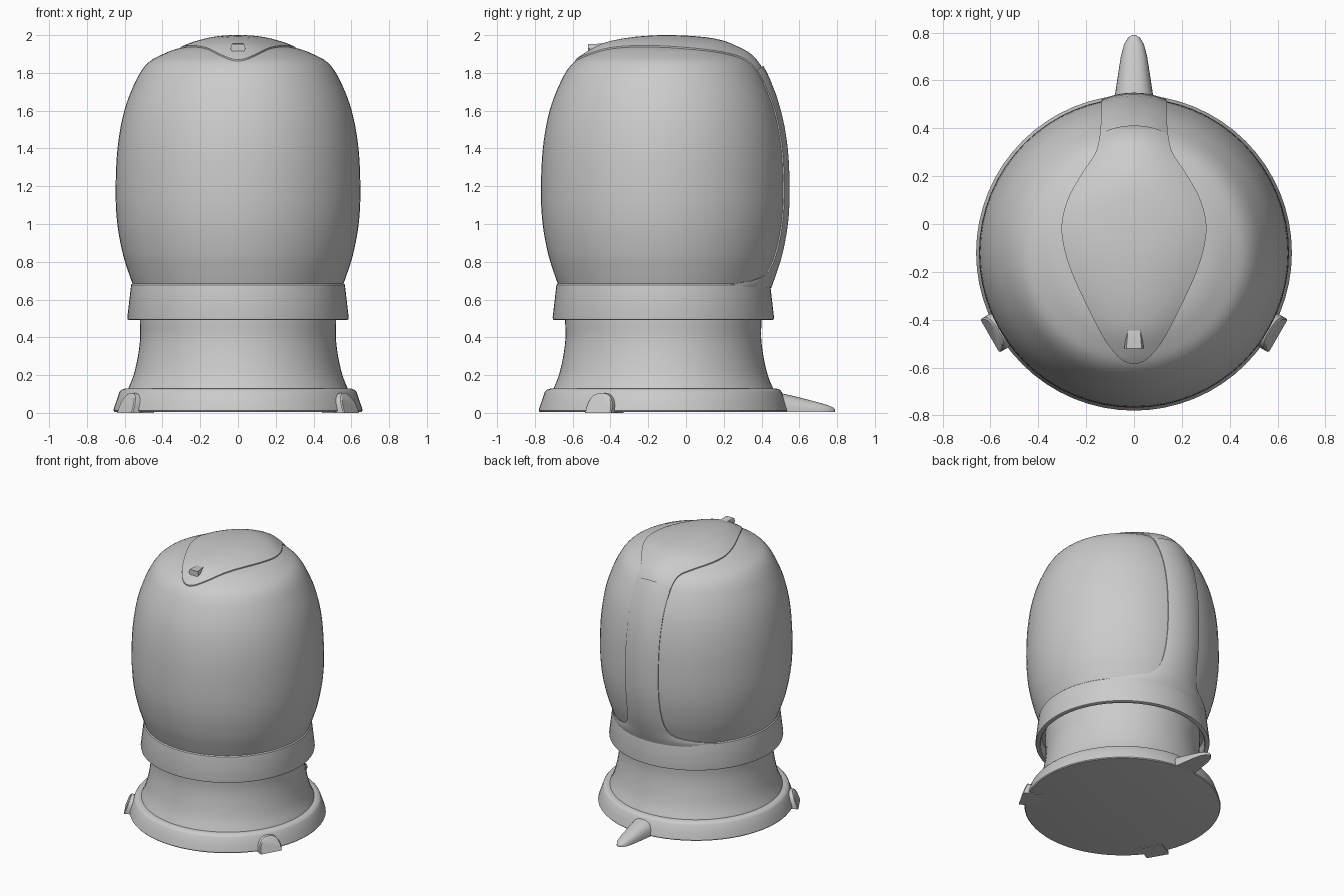
import bpy, bmesh, math

if "Cube" in bpy.data.objects:
    bpy.data.objects.remove(bpy.data.objects["Cube"])

CY = -0.12   # y of the vertical axis of the vessel


def finish(name, bm, angle=35):
    bmesh.ops.remove_doubles(bm, verts=bm.verts, dist=1e-5)
    bmesh.ops.recalc_face_normals(bm, faces=bm.faces)
    me = bpy.data.meshes.new(name)
    bm.to_mesh(me)
    bm.free()
    ob = bpy.data.objects.new(name, me)
    bpy.context.collection.objects.link(ob)
    bpy.ops.object.select_all(action='DESELECT')
    ob.select_set(True)
    bpy.context.view_layer.objects.active = ob
    bpy.ops.object.shade_smooth_by_angle(angle=math.radians(angle))
    return ob


def loft(name, rows, closed=False, caps=False, angle=35):
    """Skin a list of equally long point rows."""
    bm = bmesh.new()
    vs = [[bm.verts.new(p) for p in row] for row in rows]
    n = len(rows[0])
    for a, b in zip(vs, vs[1:]):
        for i in range(n if closed else n - 1):
            j = (i + 1) % n
            bm.faces.new((a[i], a[j], b[j], b[i]))
    if caps:
        bm.faces.new(vs[0])
        bm.faces.new(vs[-1])
    return finish(name, bm, angle)


def smooth(pts, n=5):
    """Catmull-Rom curve through 2D points."""
    p = [pts[0]] + pts + [pts[-1]]
    out = []
    for a, b, c, d in zip(p, p[1:], p[2:], p[3:]):
        for k in range(n):
            t = k / n
            out.append(tuple(0.5 * (2 * b[i] + (c[i] - a[i]) * t
                       + (2 * a[i] - 5 * b[i] + 4 * c[i] - d[i]) * t * t
                       + (3 * b[i] - a[i] - 3 * c[i] + d[i]) * t ** 3) for i in (0, 1)))
    return out + [pts[-1]]


def interp(pts, x):
    """Piecewise linear lookup, x ascending."""
    if x <= pts[0][0]:
        return pts[0][1]
    for (x0, y0), (x1, y1) in zip(pts, pts[1:]):
        if x <= x1:
            return y0 + (y1 - y0) * (x - x0) / max(x1 - x0, 1e-9)
    return pts[-1][1]


def lathe(name, prof, seg=64):
    rows = [[(r * math.cos(2 * math.pi * i / seg), CY + r * math.sin(2 * math.pi * i / seg), z)
             for i in range(seg)] for r, z in prof]
    return loft(name, rows, closed=True, caps=True)


# Barrel-shaped body with a shallow domed top
side = smooth([(0.55, 0.66), (0.582, 0.75), (0.612, 0.85), (0.639, 1.0), (0.648, 1.17), (0.638, 1.4),
               (0.602, 1.6), (0.54, 1.76), (0.48, 1.85), (0.40, 1.898), (0.30, 1.933),
               (0.15, 1.948), (0.01, 1.95)])
lathe("body", side)
r_at_z = [(z, r) for r, z in side]
z_at_r = sorted((r, z) for r, z in side if z > 1.17)

# Collar with a hollow underside lip
lathe("collar", [(0.54, 0.685), (0.558, 0.685), (0.566, 0.678), (0.586, 0.505), (0.584, 0.495),
                 (0.578, 0.492), (0.556, 0.492), (0.55, 0.50), (0.545, 0.56), (0.45, 0.56)])

# Waisted stand
neck = smooth([(0.52, 0.58), (0.52, 0.49), (0.518, 0.40), (0.53, 0.30), (0.553, 0.20), (0.585, 0.12)])
lathe("neck", neck)
lathe("base", [(0.57, 0.128), (0.60, 0.128), (0.618, 0.122), (0.628, 0.11), (0.645, 0.06),
               (0.657, 0.025), (0.66, 0.012), (0.655, 0.006), (0.645, 0.004)])

# Back strap following the body and flaring into the collar
half = smooth([(0.66, 0.62), (0.68, 0.50), (0.70, 0.34), (0.73, 0.215), (0.78, 0.165), (0.88, 0.142),
               (1.1, 0.135), (1.5, 0.135), (1.84, 0.14)])
levels = [0.66, 0.68, 0.69, 0.70, 0.715, 0.73, 0.75, 0.78, 0.82, 0.88] + [0.95 + 0.08 * i for i in range(11)]
levels += [1.79, 1.815]
us = [-1 + i / 8 for i in range(17)]
cross = [(-1, -0.03)] + [(u, 0) for u in us] + [(1, -0.03)]
rows = []
for z in levels:
    r, w = interp(r_at_z, z), interp(half, z)
    a = min(w / r, 1.1)
    row = []
    for u, sink in cross:
        rr = r + 0.007 + 0.014 * (1 - u * u) + sink
        # lean outwards along the shoulder normal near the top
        up = 0.02 * max(0, (z - 1.6) / 0.2) * (1 - u * u)
        row.append((rr * math.sin(a * u), CY + rr * math.cos(a * u), z + up))
    rows.append(row)
loft("back_strap", rows)

# Teardrop lid lying on the dome
outline = smooth([(-0.585, 0.012), (-0.565, 0.055), (-0.5, 0.112), (-0.4, 0.168), (-0.2, 0.262), (-0.06, 0.30),
                  (0.03, 0.298), (0.12, 0.27), (0.22, 0.212), (0.29, 0.165), (0.35, 0.146), (0.412, 0.14)], 3)
rise = [(-0.585, 0.0), (-0.45, 0.02), (-0.3, 0.034), (-0.12, 0.043), (0.1, 0.038), (0.3, 0.03), (0.412, 0.028)]
rows = []
for k, (y, w) in enumerate([outline[0]] + outline + [outline[-1]]):
    end = -0.03 if k in (0, len(outline) + 1) else 0
    rows.append([(w * u, y, interp(z_at_r, math.hypot(w * u, y - CY)) + 0.008
                  + interp(rise, y) * (1 - u * u) + min(end, sink)) for u, sink in cross])
loft("lid", rows)

# Small tapered knob at the lid tip
loft("lid_knob", [[(-b, y, z0), (b, y, z0), (t, y, 1.93), (t * 0.8, y, z1), (-t * 0.8, y, z1), (-t, y, 1.93)]
                  for y, b, t, z0, z1 in ((-0.52, 0.018, 0.04, 1.89, 1.953), (-0.44, 0.022, 0.032, 1.90, 1.955),
                                          (-0.405, 0.02, 0.025, 1.90, 1.945))], closed=True, caps=True)


def arch(w, h, n=16):
    """Flat-bottomed rounded section."""
    return [(w * math.copysign(abs(math.cos(math.pi * i / n)) ** 0.8, math.cos(math.pi * i / n)),
             h * math.sin(math.pi * i / n) ** 0.8) for i in range(n + 1)]


# Tapered cord guard at the back of the base
loft("cord_guard", [[(x, y, 0.004 + z) for x, z in arch(w, h)] for y, w, h in (
    (0.42, 0.098, 0.11), (0.48, 0.092, 0.104), (0.55, 0.078, 0.09), (0.63, 0.066, 0.07), (0.70, 0.055, 0.052),
    (0.75, 0.042, 0.037), (0.78, 0.024, 0.024), (0.79, 0.006, 0.014))], closed=True, caps=True)

# Two arched feet on the front of the base
for sx, label in ((-1, "left"), (1, "right")):
    ang = math.radians(-30)
    ca, sa = math.cos(ang), math.sin(ang)
    rows = []
    for r0, shrink in ((0.56, 1.0), (0.69, 1.0), (0.696, 0.94)):
        row = []
        for t, z in arch(0.08 * shrink, 0.105 * shrink):
            r = r0 - (0.36 * z if r0 > 0.6 else 0)
            row.append((sx * (r * ca - t * sa), CY + r * sa + t * ca, z))
        rows.append(row)
    loft("foot_" + label, rows, closed=True, caps=True)
